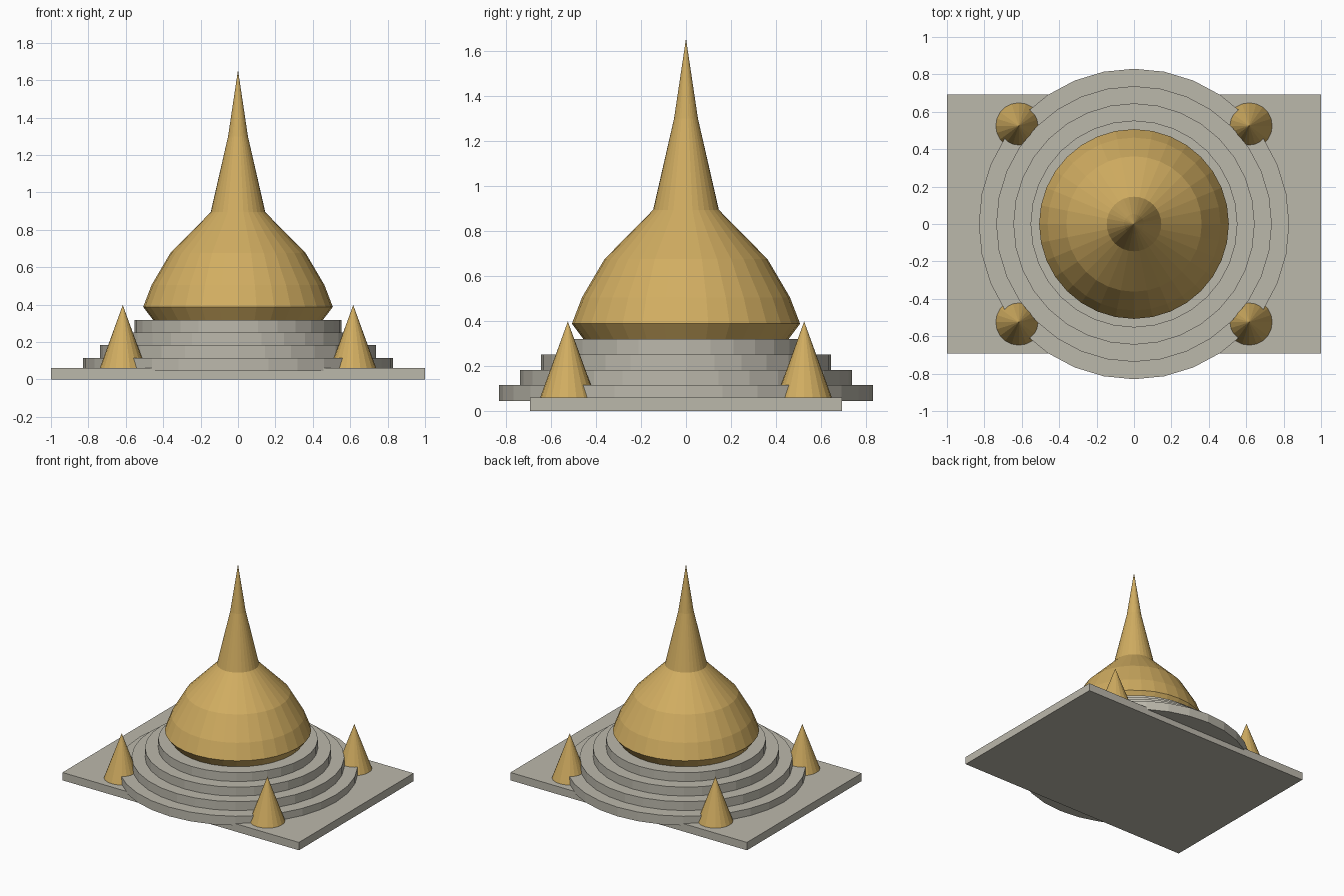
import bpy, bmesh, math

if "Cube" in bpy.data.objects:
    bpy.data.objects.remove(bpy.data.objects["Cube"])

def material(name, rgb):
    m = bpy.data.materials.new(name)
    m.diffuse_color = (*rgb, 1)
    m.use_nodes = True
    m.node_tree.nodes["Principled BSDF"].inputs["Base Color"].default_value = m.diffuse_color
    return m

STONE = material("pale_stone", (0.50, 0.48, 0.41))
GOLD = material("gold", (0.64, 0.42, 0.12))

def finish(name, bm, mat):
    bmesh.ops.recalc_face_normals(bm, faces=bm.faces)
    mesh = bpy.data.meshes.new(name)
    bm.to_mesh(mesh)
    bm.free()
    mesh.materials.append(mat)
    ob = bpy.data.objects.new(name, mesh)
    bpy.context.collection.objects.link(ob)
    return ob

def lathe(name, profile, sides, mat, x=0, y=0):
    """Closed solid of revolution from (radius, z) points, bottom to top."""
    bm = bmesh.new()
    rings = []
    for r, z in profile:
        n = sides if r > 0 else 1
        rings.append([bm.verts.new((x + r * math.cos(2 * math.pi * i / sides),
                                    y + r * math.sin(2 * math.pi * i / sides), z))
                      for i in range(n)])
    for a, b in zip(rings, rings[1:]):
        for i in range(sides):
            j = (i + 1) % sides
            if len(b) == 1:
                bm.faces.new((a[i], a[j], b[0]))
            else:
                bm.faces.new((a[i], a[j], b[j], b[i]))
    bm.faces.new(rings[0][::-1])
    if len(rings[-1]) > 1:
        bm.faces.new(rings[-1])
    return finish(name, bm, mat)

# Rectangular base slab
bm = bmesh.new()
bmesh.ops.create_cube(bm, size=1)
for v in bm.verts:
    v.co = (v.co.x * 2, v.co.y * 1.384, (v.co.z + 0.5) * 0.06)
finish("base_slab", bm, STONE)

# Four stacked round terraces
tiers = [(0.83, 0.045, 0.115), (0.737, 0.115, 0.183),
         (0.645, 0.183, 0.251), (0.553, 0.251, 0.319)]
for k, (r, z0, z1) in enumerate(tiers):
    lathe(f"terrace_{k + 1}", [(r, z0), (r, z1)], 32, STONE)

# Bell dome running up into the spire
lathe("dome_and_spire", [(0.455, 0.319), (0.507, 0.388), (0.462, 0.505),
                         (0.362, 0.675), (0.146, 0.894), (0.053, 1.3),
                         (0, 1.655)], 32, GOLD)

# Small corner cones
for sx in (-1, 1):
    for sy in (-1, 1):
        side = ("left" if sx < 0 else "right") + ("_front" if sy < 0 else "_back")
        lathe("corner_cone_" + side, [(0.123, 0.06), (0, 0.398)], 20, GOLD,
              sx * 0.616, sy * 0.525)
